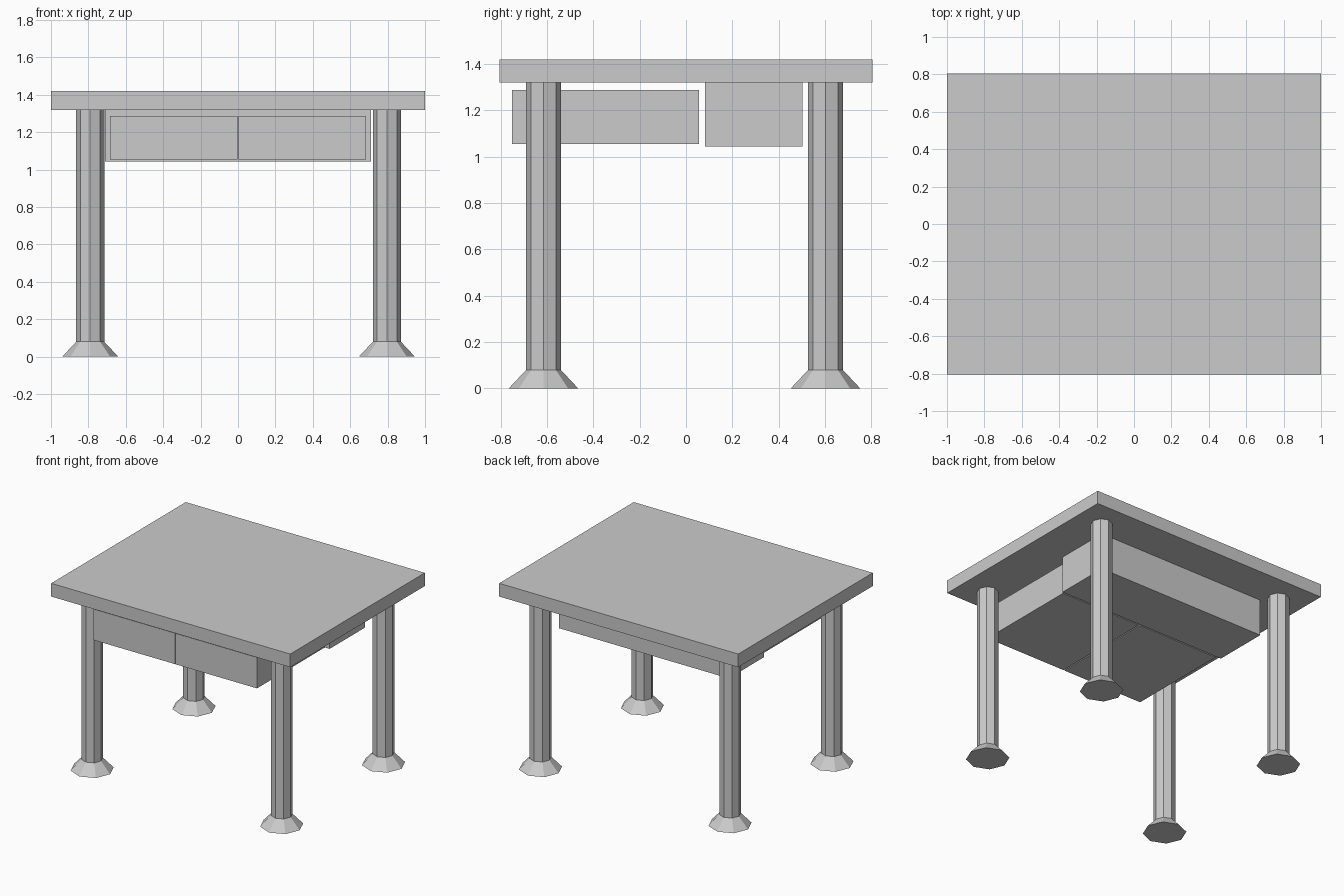
import bpy
import bmesh
from math import cos, sin, pi

if "Cube" in bpy.data.objects:
    bpy.data.objects.remove(bpy.data.objects["Cube"])


def make_object(name, bm):
    bmesh.ops.recalc_face_normals(bm, faces=bm.faces)
    mesh = bpy.data.meshes.new(name)
    bm.to_mesh(mesh)
    bm.free()
    obj = bpy.data.objects.new(name, mesh)
    bpy.context.collection.objects.link(obj)
    return obj


def box(name, x, y, z):
    """Box from (min, max) ranges."""
    bm = bmesh.new()
    bmesh.ops.create_cube(bm, size=1)
    for v in bm.verts:
        v.co = [(r[0] + r[1]) / 2 + c * (r[1] - r[0]) for c, r in zip(v.co, (x, y, z))]
    return make_object(name, bm)


def prism(name, x, y, z0, z1, r0, r1, sides=8):
    """Straight or tapered octagonal prism with corners on the axes."""
    bm = bmesh.new()
    rings = [[bm.verts.new((x + r * cos(2 * pi * i / sides),
                            y + r * sin(2 * pi * i / sides), z))
              for i in range(sides)] for z, r in ((z0, r0), (z1, r1))]
    for ring in rings:
        bm.faces.new(ring)
    for i in range(sides):
        j = (i + 1) % sides
        bm.faces.new((rings[0][i], rings[0][j], rings[1][j], rings[1][i]))
    return make_object(name, bm)


# Table top
box("table_top", (-1, 1), (-0.804, 0.804), (1.32, 1.42))

# Octagonal legs with flared feet
for side, x in (("left", -0.79), ("right", 0.796)):
    for end, y in (("front", -0.615), ("back", 0.602)):
        prism(f"{end}_{side}_leg", x, y, 0.08, 1.32, 0.075, 0.075)
        prism(f"{end}_{side}_foot", x, y, 0, 0.08, 0.15, 0.075)

# Pair of drawers hanging at the front
box("left_drawer", (-0.684, -0.004), (-0.75, 0.057), (1.055, 1.288))
box("right_drawer", (0.004, 0.684), (-0.75, 0.057), (1.055, 1.288))

# Storage box behind the drawers
box("rear_box", (-0.71, 0.71), (0.082, 0.503), (1.043, 1.32))
